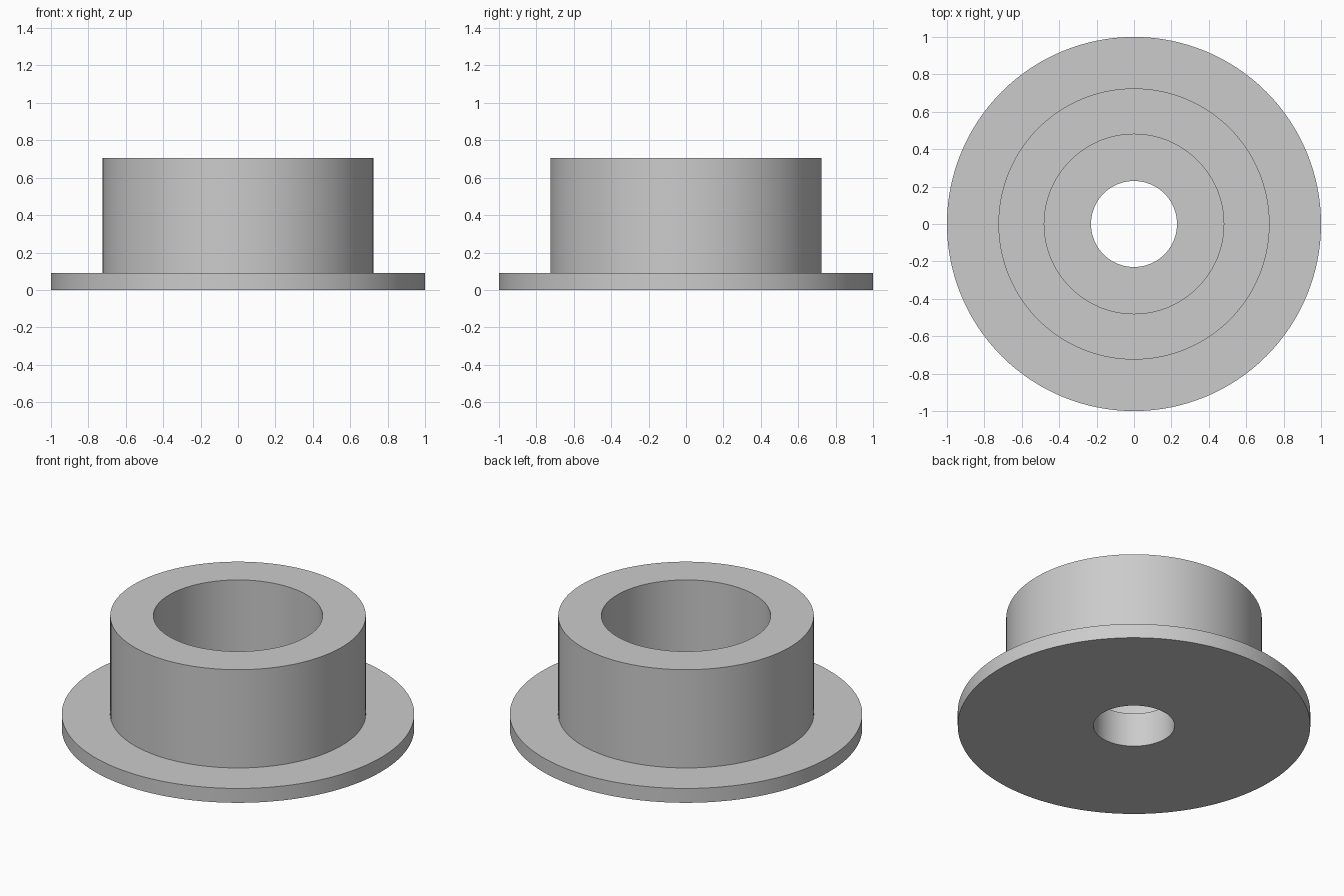
import bpy
import bmesh
import math

cube = bpy.data.objects.get("Cube")
if cube:
    bpy.data.objects.remove(cube, do_unlink=True)

# Main dimensions
SEGMENTS = 128
FLANGE_R, HUB_R, BORE_R, HOLE_R = 1.0, 0.725, 0.48, 0.23
FLANGE_TOP, LEDGE_Z, HEIGHT = 0.09, 0.213, 0.705

grey = bpy.data.materials.new("plain grey")
grey.use_nodes = True
colour = (0.6, 0.6, 0.6, 1)
grey.diffuse_color = colour
grey.node_tree.nodes["Principled BSDF"].inputs["Base Color"].default_value = colour


def lathe(name, profile):
    """Revolve a closed (radius, height) outline around z."""
    bm = bmesh.new()
    verts = [bm.verts.new((r, 0, z)) for r, z in profile]
    edges = [bm.edges.new((a, b)) for a, b in zip(verts, verts[1:] + verts[:1])]
    bmesh.ops.spin(bm, geom=verts + edges, cent=(0, 0, 0), axis=(0, 0, 1),
                   angle=math.tau, steps=SEGMENTS)
    bmesh.ops.remove_doubles(bm, verts=bm.verts, dist=0.0001)
    bmesh.ops.recalc_face_normals(bm, faces=bm.faces)
    mesh = bpy.data.meshes.new(name)
    bm.to_mesh(mesh)
    bm.free()
    mesh.materials.append(grey)
    obj = bpy.data.objects.new(name, mesh)
    bpy.context.collection.objects.link(obj)
    bpy.ops.object.select_all(action="DESELECT")
    obj.select_set(True)
    bpy.context.view_layer.objects.active = obj
    bpy.ops.object.shade_smooth_by_angle(angle=math.radians(30))
    return obj


# Flanged hub with a wide upper bore stepping down to a narrow through hole
lathe("flanged_bushing", [
    (HOLE_R, 0), (FLANGE_R, 0), (FLANGE_R, FLANGE_TOP),
    (HUB_R, FLANGE_TOP), (HUB_R, HEIGHT),
    (BORE_R, HEIGHT), (BORE_R, LEDGE_Z), (HOLE_R, LEDGE_Z),
])
